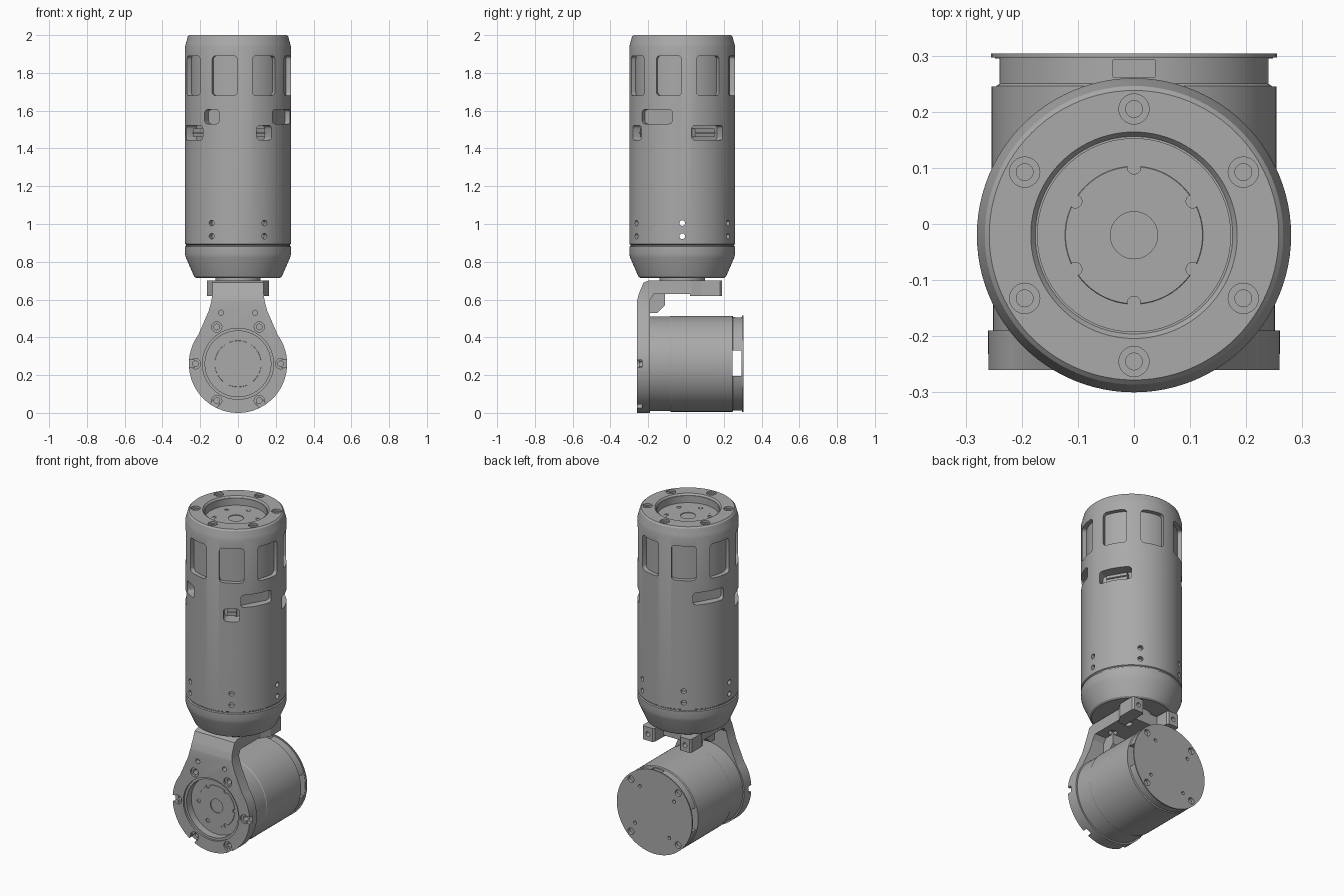
import bpy, bmesh
from math import radians, sin, cos, pi
from mathutils import Matrix, Vector

if "Cube" in bpy.data.objects:
    bpy.data.objects.remove(bpy.data.objects["Cube"])

grey = bpy.data.materials.new("machined_grey")
grey.use_nodes = True
GREY = (0.4, 0.4, 0.4, 1)
grey.diffuse_color = GREY
grey.node_tree.nodes["Principled BSDF"].inputs["Base Color"].default_value = GREY

T = lambda x, y, z: Matrix.Translation((x, y, z))
RX = Matrix.Rotation(pi / 2, 4, 'X')              # local z points to the front
SIDE = Matrix(((0, 0, 1, 0), (1, 0, 0, 0), (0, 1, 0, 0), (0, 0, 0, 1)))  # profile in y, z
UPPER = T(0, -0.02, 0)                            # upright module axis
LOWER = T(0, 0, 0.26) @ RX                        # lying module axis


def turn(deg):
    return Matrix.Rotation(radians(deg), 4, 'Z')


def radial(deg, r, z):
    """Frame on the upright module wall, local z pointing outward."""
    return UPPER @ turn(deg) @ T(0, -r, z) @ RX


def add_prism(bm, pts, depth, m):
    face = bm.faces.new([bm.verts.new(m @ Vector((x, y, 0))) for x, y in pts])
    out = bmesh.ops.extrude_face_region(bm, geom=[face])["geom"]
    step = m.to_3x3() @ Vector((0, 0, depth))
    bmesh.ops.translate(bm, vec=step, verts=[v for v in out if isinstance(v, bmesh.types.BMVert)])


def add_cyl(bm, r, z0, z1, m, seg=24):
    bmesh.ops.create_cone(bm, cap_ends=True, segments=seg, radius1=r, radius2=r,
                          depth=z1 - z0, matrix=m @ T(0, 0, (z0 + z1) / 2))


def add_box(bm, x0, x1, y0, y1, z0, z1, m=Matrix()):
    add_prism(bm, [(x0, y0), (x1, y0), (x1, y1), (x0, y1)], z1 - z0, m @ T(0, 0, z0))


def rounded(w, h, r):
    pts = []
    for i, (sx, sy) in enumerate([(1, 1), (-1, 1), (-1, -1), (1, -1)]):
        for k in range(5):
            a = (i + k / 4) * pi / 2
            pts.append((sx * (w / 2 - r) + r * cos(a), sy * (h / 2 - r) + r * sin(a)))
    return pts


def make(name, bm):
    bmesh.ops.recalc_face_normals(bm, faces=bm.faces)
    mesh = bpy.data.meshes.new(name)
    bm.to_mesh(mesh)
    bm.free()
    mesh.materials.append(grey)
    ob = bpy.data.objects.new(name, mesh)
    bpy.context.collection.objects.link(ob)
    return ob


def lathe(name, profile, m, seg=96):
    bm = bmesh.new()
    vs = [bm.verts.new((r, 0, z)) for r, z in profile]
    es = [bm.edges.new(p) for p in zip(vs, vs[1:])]
    bmesh.ops.spin(bm, geom=vs + es, cent=(0, 0, 0), axis=(0, 0, 1), angle=2 * pi, steps=seg)
    bmesh.ops.remove_doubles(bm, verts=bm.verts, dist=1e-5)
    bm.transform(m)
    return make(name, bm)


def boolean(ob, bm, op='DIFFERENCE'):
    tool = make("cutter", bm)
    tool.hide_render = True
    mod = ob.modifiers.new("cut", 'BOOLEAN')
    mod.operation, mod.object, mod.solver, mod.use_self = op, tool, 'EXACT', True
    bpy.context.view_layer.objects.active = ob
    bpy.ops.object.modifier_apply(modifier=mod.name)
    bpy.data.objects.remove(tool)


def smooth(ob):
    bpy.ops.object.select_all(action='DESELECT')
    ob.select_set(True)
    bpy.context.view_layer.objects.active = ob
    bpy.ops.object.shade_smooth_by_angle(angle=radians(25))


def hub(name, m, start):
    """Recessed output disc with a bolt circle and a centre bore."""
    ob = lathe(name, [(0, -0.03), (0.172, -0.03), (0.172, 0), (0.123, 0),
                      (0.122, 0.002), (0, 0.002)], m)
    bm = bmesh.new()
    add_cyl(bm, 0.042, -0.02, 0.02, m, 48)
    for k in range(6):
        add_cyl(bm, 0.012, -0.02, 0.02, m @ turn(start + 60 * k) @ T(0.121, 0, 0))
    boolean(ob, bm)


def rim_bolts(bm, m, start):
    """Counterbored holes round the rim; local z = 0 is the rim face."""
    for k in range(6):
        f = m @ turn(start + 60 * k) @ T(0.225, 0, 0)
        add_cyl(bm, 0.027, -0.012, 0.02, f)
        add_cyl(bm, 0.015, -0.045, -0.01, f)


# Upright module housing
housing = lathe("upper_housing", [
    (0, 0.715), (0.222, 0.715), (0.232, 0.722), (0.275, 0.82), (0.28, 0.84), (0.28, 0.88),
    (0.274, 0.884), (0.274, 0.89), (0.28, 0.894), (0.28, 1.94), (0.276, 1.955), (0.266, 1.992),
    (0.258, 2.0), (0.184, 2.0), (0.176, 1.99), (0.172, 1.99), (0.172, 1.945), (0, 1.945)], UPPER)
bm = bmesh.new()
rim_bolts(bm, UPPER @ T(0, 0, 2.0), 30)
for k in range(8):
    add_prism(bm, rounded(0.138, 0.21, 0.02), 0.08, radial(30 + 45 * k, 0.24, 1.785))
for deg, w in [(-30, 0.09), (60, 0.185), (-120, 0.185)]:
    add_prism(bm, rounded(w, 0.075, 0.018), 0.08, radial(deg, 0.235, 1.568))
for deg, w in [(30, 0.09), (120, 0.19), (-60, 0.175)]:
    add_prism(bm, rounded(w, 0.078, 0.018), 0.1, radial(deg, 0.205, 1.483))
for z in (0.935, 1.005):
    for deg in (30, 150, 210, 330):
        add_cyl(bm, 0.015, 0, 0.06, radial(deg, 0.25, z), 16)
    add_cyl(bm, 0.015, -0.6, 0.05, radial(90, 0.28, z), 16)
boolean(housing, bm)

# Curved floor behind the windows
lathe("window_liner", [(0, 1.67), (0.254, 1.67), (0.254, 1.9), (0.16, 1.9), (0, 1.9)], UPPER)

# Connectors inside the low slots
bm = bmesh.new()
for deg, w in [(30, 0.05), (120, 0.12), (-60, 0.11)]:
    add_box(bm, -w / 2, w / 2, -0.022, 0.022, -0.01, 0.035, radial(deg, 0.205, 1.483))
    add_box(bm, -w / 2, w / 2, -0.003, 0.003, 0.03, 0.042, radial(deg, 0.205, 1.483))
make("slot_connectors", bm)

hub("upper_hub", UPPER @ T(0, 0, 1.947), 30)
lathe("joint_stub", [(0, 0.65), (0.12, 0.65), (0.12, 0.73), (0, 0.73)], UPPER)

# Lying module housing
body = lathe("lower_housing", [
    (0, -0.304), (0.255, -0.304), (0.255, -0.297), (0.248, -0.297), (0.248, -0.25),
    (0.254, -0.246), (0.254, 0.08), (0.251, 0.085), (0.251, 0.2), (0, 0.2)], LOWER)
bm = bmesh.new()
add_box(bm, -0.4, 0.4, 0.245, 0.295, 0.195, 0.33)
add_box(bm, -0.037, 0.037, 0.262, 0.292, 0.48, 0.6)
for k in range(4):
    f = LOWER @ turn(45 + 90 * k)
    add_cyl(bm, 0.02, -0.4, -0.285, f @ T(0.225, 0, 0), 16)
    add_cyl(bm, 0.01, -0.4, -0.285, f @ turn(8) @ T(0.165, 0, 0), 16)
boolean(body, bm)

# Bracket: bent plate trimmed to the ring-and-neck outline
bm = bmesh.new()
add_prism(bm, [(-0.26, -0.05), (-0.19, -0.05), (-0.19, 0.6), (-0.17, 0.63), (0.1, 0.63), (0.1, 0.7),
               (-0.2, 0.7), (-0.225, 0.69), (-0.25, 0.63), (-0.26, 0.59)], 0.8, SIDE @ T(0, 0, -0.4))
bracket = make("bracket", bm)
arc = [radians(36 - 252 * k / 72) for k in range(73)]
outline = [(0.26 * cos(a), 0.26 * sin(a)) for a in arc]
neck = [(0.155, 0.28), (0.14, 0.335), (0.135, 0.38), (0.135, 0.5)]
outline += [(-x, y) for x, y in neck] + neck[::-1]
bm = bmesh.new()
add_prism(bm, outline, 0.9, LOWER @ T(0, 0, -0.45))
boolean(bracket, bm, 'INTERSECT')
bm = bmesh.new()
face = LOWER @ T(0, 0, 0.26)
add_cyl(bm, 0.188, -0.012, 0.05, face, 96)
add_cyl(bm, 0.174, -0.1, 0.0, face, 96)
rim_bolts(bm, face, 0)
for deg in (0, 180, 240, 300):
    add_box(bm, 0.23, 0.3, -0.02, 0.02, -0.028, 0.03, face @ turn(deg))
for x in (-0.09, 0.09):
    add_cyl(bm, 0.014, -0.03, 0.02, face @ T(x, 0.27, 0), 16)
boolean(bracket, bm)
hub("lower_hub", LOWER @ T(0, 0, 0.205), 0)

# Gusset under the bend
bm = bmesh.new()
add_prism(bm, [(-0.2, 0.53), (-0.15, 0.53), (-0.11, 0.57), (-0.11, 0.64), (-0.2, 0.64)],
          0.12, SIDE @ T(0, 0, -0.06))
make("gusset", bm)

# Clamp ears at the rear of the bracket
for side, name in ((1, "left_ear"), (-1, "right_ear")):
    bm = bmesh.new()
    pts = [(0.08, 0.02), (0.13, 0.02), (0.165, 0.08), (0.165, 0.18), (0.157, 0.19),
           (0.095, 0.19), (0.085, 0.18)]
    add_prism(bm, [(side * x, y) for x, y in pts], 0.082, T(0, 0, 0.62))
    ear = make(name, bm)
    bm = bmesh.new()
    add_cyl(bm, 0.014, -0.25, -0.15, T(side * 0.125, 0, 0.66) @ RX, 16)
    boolean(ear, bm)

# Bolt wells under the bracket
bm = bmesh.new()
for x in (-0.07, 0.07):
    add_cyl(bm, 0.025, 0.6, 0.66, T(x, 0.03, 0))
    add_cyl(bm, 0.025, 0.6, 0.66, T(x, -0.1, 0))
boolean(bracket, bm)

for ob in list(bpy.context.collection.objects):
    if ob.type == 'MESH' and ob.data.materials and ob.data.materials[0] == grey:
        smooth(ob)
